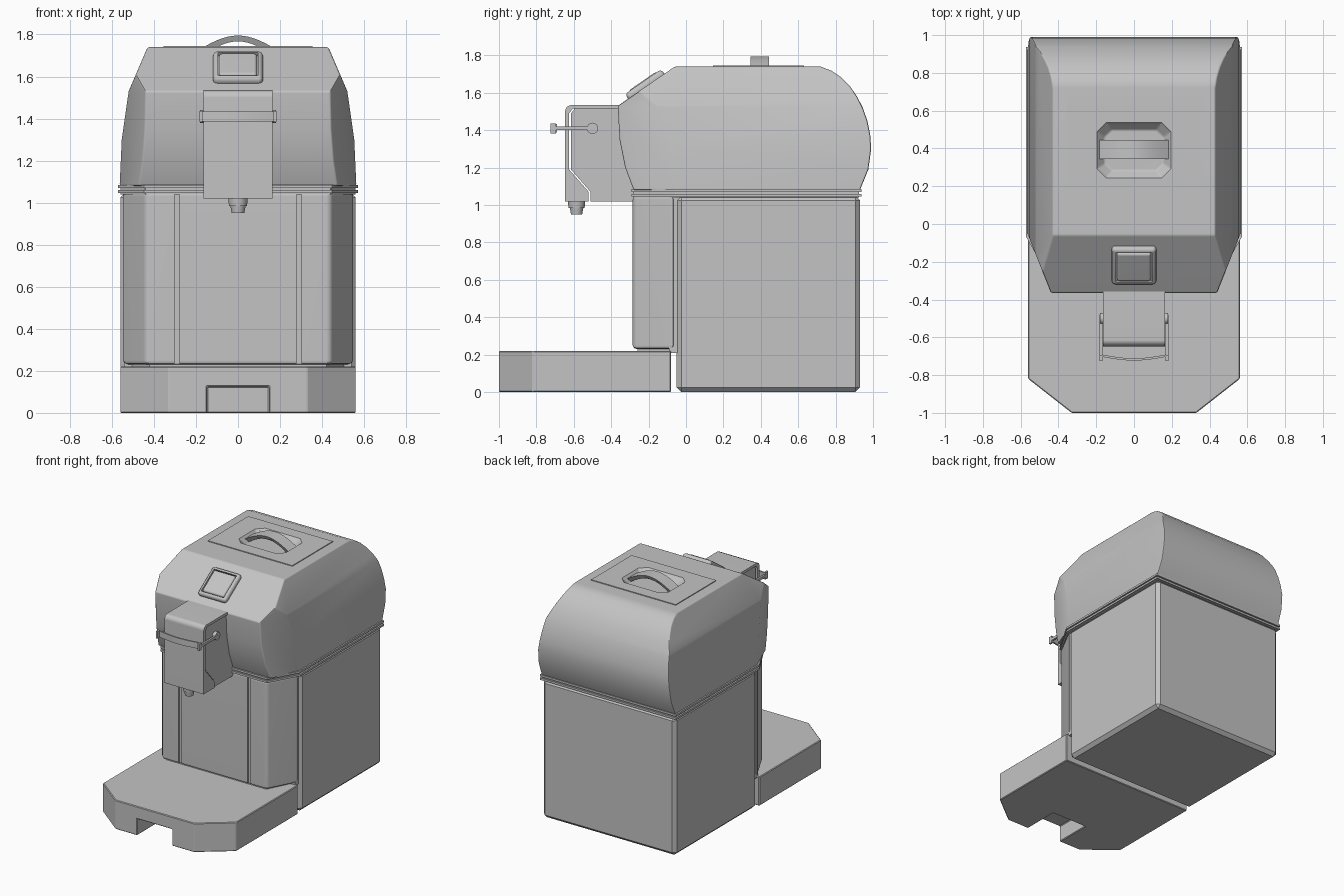
import bpy
import bmesh
import math
from mathutils import Vector, Matrix
from mathutils.geometry import interpolate_bezier

if "Cube" in bpy.data.objects:
    bpy.data.objects.remove(bpy.data.objects["Cube"], do_unlink=True)

grey = bpy.data.materials.new("plain_grey")
grey.use_nodes = True
grey.diffuse_color = (0.55, 0.55, 0.55, 1)
grey.node_tree.nodes["Principled BSDF"].inputs["Base Color"].default_value = grey.diffuse_color


def activate(ob):
    bpy.ops.object.select_all(action="DESELECT")
    ob.select_set(True)
    bpy.context.view_layer.objects.active = ob


def make(name, bm):
    bmesh.ops.recalc_face_normals(bm, faces=bm.faces)
    mesh = bpy.data.meshes.new(name)
    bm.to_mesh(mesh)
    bm.free()
    mesh.materials.append(grey)
    ob = bpy.data.objects.new(name, mesh)
    bpy.context.collection.objects.link(ob)
    return ob


def prism_bm(pts, axis, a, b):
    """Extrude a 2D outline along an axis from a to b."""
    place = {"x": lambda p, t: (t, p[0], p[1]),
             "y": lambda p, t: (p[0], t, p[1]),
             "z": lambda p, t: (p[0], p[1], t)}[axis]
    bm = bmesh.new()
    lo = [bm.verts.new(place(p, a)) for p in pts]
    hi = [bm.verts.new(place(p, b)) for p in pts]
    bm.faces.new(lo)
    bm.faces.new(hi)
    n = len(pts)
    for i in range(n):
        j = (i + 1) % n
        bm.faces.new((lo[i], lo[j], hi[j], hi[i]))
    return bm


def prism(name, pts, axis, a, b):
    return make(name, prism_bm(pts, axis, a, b))


def box(name, x0, x1, y0, y1, z0, z1):
    return prism(name, [(x0, y0), (x1, y0), (x1, y1), (x0, y1)], "z", z0, z1)


def mirrored(half):
    return half + [(-x, y) for x, y in reversed(half)]


def cut(ob, cutter):
    mod = ob.modifiers.new("cut", "BOOLEAN")
    mod.operation = "DIFFERENCE"
    mod.solver = "EXACT"
    mod.object = cutter
    activate(ob)
    bpy.ops.object.modifier_apply(modifier=mod.name)
    bpy.data.objects.remove(cutter, do_unlink=True)


def bevel(ob, width, segments=2, angle=30):
    mod = ob.modifiers.new("bevel", "BEVEL")
    mod.width = width
    mod.segments = segments
    mod.limit_method = "ANGLE"
    mod.angle_limit = math.radians(angle)
    activate(ob)
    bpy.ops.object.modifier_apply(modifier=mod.name)


def smooth(ob, angle=35):
    activate(ob)
    bpy.ops.object.shade_smooth_by_angle(angle=math.radians(angle))
    mod = ob.modifiers.new("weighted", "WEIGHTED_NORMAL")
    mod.keep_sharp = True


def cylinder(name, r0, r1, depth, matrix, sides=24):
    bm = bmesh.new()
    bmesh.ops.create_cone(bm, cap_ends=True, segments=sides, radius1=r0,
                          radius2=r1, depth=depth, matrix=matrix)
    ob = make(name, bm)
    smooth(ob)
    return ob


# Drip tray with a finger slot underneath its front edge
tray = prism("drip_tray", mirrored([(0.33, -1.0), (0.56, -0.82), (0.56, -0.08)]), "z", 0, 0.22)
cut(tray, box("slot_cutter", -0.147, 0.147, -1.1, -0.72, -0.1, 0.125))
bevel(tray, 0.005, 1)

# Main body
body = box("main_body", -0.56, 0.56, -0.05, 0.93, 0, 1.05)
bevel(body, 0.025, 1)

# Front cabinet with chamfered corners and two vertical grooves
front = prism("front_cabinet", mirrored([(0.44, -0.285), (0.555, -0.065)]), "z", 0.23, 1.05)
bevel(front, 0.02, 2)
for side in (-1, 1):
    x = side * 0.29
    cut(front, box("groove_cutter", x - 0.012, x + 0.012, -0.4, -0.27, 0.1, 1.2))
smooth(front)
prism("cabinet_foot", mirrored([(0.42, -0.26), (0.52, -0.06)]), "z", 0.21, 0.26)
box("cabinet_joint", -0.54, 0.54, -0.09, -0.03, 0.21, 1.04)

# Double collar between body and head
for name, grow, z0, z1 in (("lower_collar", 0.012, 1.045, 1.06),
                           ("collar_core", 0, 1.04, 1.09),
                           ("upper_collar", 0.012, 1.07, 1.085)):
    prism(name, mirrored([(0.44 + grow / 2, -0.28 - grow), (0.56 + grow, -0.06 - grow / 2),
                          (0.56 + grow, 0.925 + grow)]), "z", z0, z1)

# Head: side profile across the width, then trimmed along the sides and front corners
back = interpolate_bezier(Vector((0.72, 1.74)), Vector((0.88, 1.70)),
                          Vector((0.99, 1.50)), Vector((0.99, 1.30)), 9)
profile = [(-0.28, 1.08), (-0.325, 1.2), (-0.355, 1.35), (-0.365, 1.53), (-0.06, 1.74)]
profile += [tuple(p)[:2] for p in back] + [(0.975, 1.19), (0.93, 1.08)]
bm = prism_bm(profile, "x", -0.7, 0.7)
side_line = [(0.563, 1.08), (0.553, 1.3), (0.52, 1.53), (0.43, 1.74)]
trims = [((x0, 0, z0), (z1 - z0, 0, x0 - x1))
         for (x0, z0), (x1, z1) in zip(side_line, side_line[1:])]
trims.append(((0.56, -0.06, 0), (0.305, -0.12, 0)))
for co, no in trims:
    for s in (-1, 1):
        bmesh.ops.bisect_plane(bm, geom=bm.verts[:] + bm.edges[:] + bm.faces[:], dist=1e-5,
                               plane_co=(co[0] * s, co[1], co[2]),
                               plane_no=Vector((no[0] * s, no[1], no[2])).normalized(),
                               clear_outer=True)
        bmesh.ops.holes_fill(bm, edges=bm.edges[:], sides=0)
head = make("head", bm)

# Lid plate with a sloped dish under the handle
lid = box("lid", -0.355, 0.355, 0.145, 0.63, 1.735, 1.746)


def dish_cutter():
    octagon = mirrored([(0.15, -0.15), (0.2, -0.1), (0.2, 0.1), (0.15, 0.15)])
    bm = prism_bm(octagon, "z", 1.70, 1.75)
    for v in bm.verts:
        if v.co.z < 1.72:
            v.co.x *= 0.78
            v.co.y *= 0.72
        v.co.y += 0.39
    return make("dish_cutter", bm)


for part in (head, lid):
    cut(part, dish_cutter())
bevel(head, 0.012, 2)
smooth(head)

# Arched lid handle, narrower underneath
steps = 16
xs = [-0.19 + 0.38 * i / steps for i in range(steps + 1)]
arch = [(x, 1.725 + 0.07 * math.cos(x / 0.19 * math.pi / 2)) for x in xs]
under = [(x * 0.92, z - 0.028) for x, z in reversed(arch)]
bm = prism_bm(arch + under, "y", -0.05, 0.05)
bm.verts.ensure_lookup_table()
for i, v in enumerate(bm.verts):
    if i % (2 * len(xs)) >= len(xs):
        v.co.y *= 0.7
    v.co.y += 0.395
smooth(make("lid_handle", bm))

# Button on the sloping front: rounded frame with a raised pad
slope = math.atan2(0.21, 0.305)
tilt = Matrix.Translation((0, -0.213, 1.635)) @ Matrix.Rotation(slope, 4, "X")
frame = box("button_frame", -0.118, 0.118, -0.118, 0.118, -0.02, 0.03)
bevel(frame, 0.02, 3)
cut(frame, box("frame_cutter", -0.095, 0.095, -0.095, 0.095, 0.012, 0.1))
pad = box("button_pad", -0.09, 0.09, -0.09, 0.09, 0, 0.034)
bevel(pad, 0.014, 3)
for part in (frame, pad):
    part.data.transform(tilt)
    smooth(part)

# Dispenser: inner block wrapped by a slightly wider cover
rim = [(-0.52, 1.02), (-0.52, 1.07), (-0.625, 1.19), (-0.625, 1.49), (-0.605, 1.515), (-0.33, 1.515)]
prism("dispenser_block", [(y + 0.01, z) for y, z in rim] + [(-0.27, 1.02)], "x", -0.155, 0.155)
cover = prism("dispenser_cover", rim + [(-0.33, 1.535), (-0.615, 1.535), (-0.638, 1.525),
                                        (-0.648, 1.5), (-0.648, 1.02)], "x", -0.165, 0.165)
smooth(cover, 50)

# Nozzle
cylinder("nozzle_collar", 0.043, 0.047, 0.04, Matrix.Translation((0, -0.585, 1.005)))
cylinder("nozzle_tip", 0.03, 0.037, 0.04, Matrix.Translation((0, -0.585, 0.97)))

# Lever: pivots, arms and a bowed cross bar
for side, label in ((1, "left"), (-1, "right")):
    turn = Matrix.Translation((side * 0.163, -0.5, 1.41)) @ Matrix.Rotation(math.pi / 2, 4, "Y")
    cylinder(label + "_lever_pivot", 0.03, 0.03, 0.035, turn)
    x0, x1 = sorted((side * 0.168, side * 0.182))
    box(label + "_lever_arm", x0, x1, -0.715, -0.48, 1.4, 1.42)
    box(label + "_lever_tab", x0, x1, -0.725, -0.695, 1.383, 1.437)
bar_x = [-0.17 + 0.34 * i / 12 for i in range(13)]
bow = [(x, -0.703 - 0.02 * math.cos(x / 0.17 * math.pi / 2)) for x in bar_x]
smooth(prism("lever_bar", bow + [(x, y + 0.012) for x, y in reversed(bow)], "z", 1.387, 1.433))
